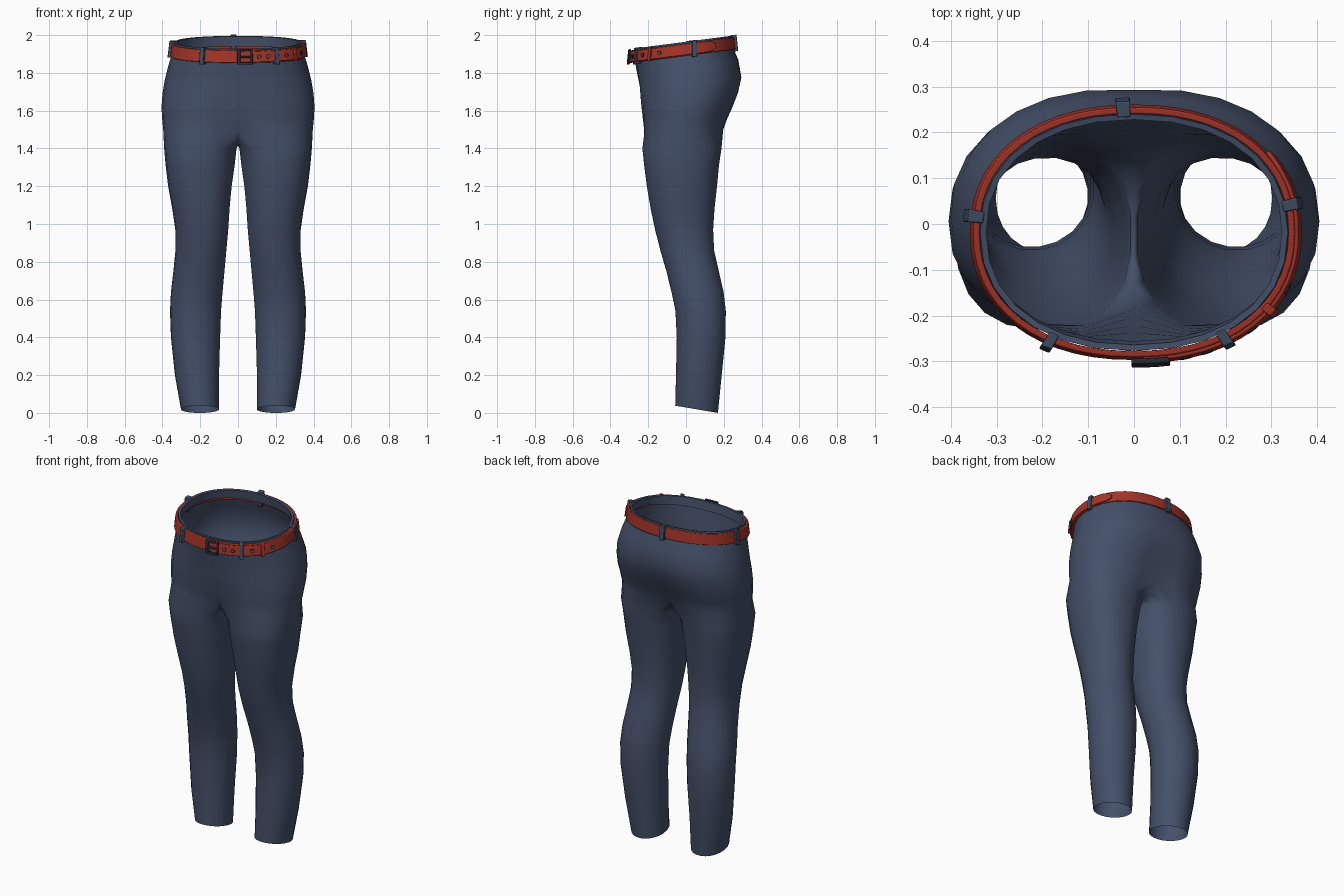
import bpy, bmesh
from math import sin, cos, acos, pi, radians
from mathutils import Vector, Matrix

if "Cube" in bpy.data.objects:
    bpy.data.objects.remove(bpy.data.objects["Cube"])


def material(name, rgb, rough=0.8):
    m = bpy.data.materials.new(name)
    m.use_nodes = True
    m.diffuse_color = (*rgb, 1)
    bsdf = m.node_tree.nodes["Principled BSDF"]
    bsdf.inputs["Base Color"].default_value = (*rgb, 1)
    bsdf.inputs["Roughness"].default_value = rough
    return m


DENIM = material("navy cloth", (0.058, 0.080, 0.140))
LOOP = material("slate cloth", (0.050, 0.075, 0.125))
LEATHER = material("red leather", (0.37, 0.034, 0.022))
METAL = material("dark metal", (0.025, 0.028, 0.04))


def finish(name, bm, mat, angle=50):
    bmesh.ops.recalc_face_normals(bm, faces=bm.faces)
    me = bpy.data.meshes.new(name)
    bm.to_mesh(me)
    bm.free()
    ob = bpy.data.objects.new(name, me)
    bpy.context.collection.objects.link(ob)
    me.materials.append(mat)
    bpy.ops.object.select_all(action="DESELECT")
    ob.select_set(True)
    bpy.context.view_layer.objects.active = ob
    bpy.ops.object.shade_smooth_by_angle(angle=radians(angle))
    return ob


def oval(a, cx, cy, rx, ry, p):
    """Point on a squared-off ellipse."""
    f = lambda v: (1 if v >= 0 else -1) * abs(v) ** (2 / p)
    return cx + rx * f(cos(a)), cy + ry * f(sin(a))


# Trousers: half a body sheet and one leg tube, mirrored
OUT, INN = 14, 7      # columns round the outside and along the inseam

# height, half width, front y, back y, waist tilt, centre dip
BODY = [(1.50, .396, -.238, .212, 0, .22), (1.56, .402, -.242, .232, 0, .16),
        (1.62, .405, -.246, .258, .05, .10), (1.69, .400, -.250, .285, .2, .05),
        (1.76, .388, -.253, .299, .4, .02), (1.84, .368, -.262, .277, .8, 0),
        (1.90, .350, -.270, .250, 1, 0), (1.965, .336, -.277, .240, 1, 0),
        (1.963, .323, -.264, .228, 1, 0), (1.91, .330, -.256, .234, 1, 0)]
# height, inner x, outer x, front y, back y
LEG = [(1.40, .006, .391, -.231, .188), (1.31, .016, .383, -.222, .175),
       (1.20, .032, .370, -.208, .165), (1.08, .043, .348, -.188, .152),
       (0.97, .050, .332, -.165, .145), (0.86, .060, .331, -.137, .150),
       (0.75, .070, .342, -.105, .175), (0.64, .080, .355, -.078, .200),
       (0.54, .088, .360, -.057, .212), (0.40, .093, .355, -.050, .210),
       (0.20, .099, .334, -.054, .190), (0.02, .100, .302, -.058, .170)]

bm = bmesh.new()


def skin(a, b, closed):
    n = len(a)
    for i in range(n if closed else n - 1):
        j = (i + 1) % n
        bm.faces.new((a[i], a[j], b[j], b[i]))


rings = []
for z, rx, yf, yb, tilt, dip in BODY:
    ring = []
    for i in range(OUT + 1):
        a = -pi / 2 + pi * i / OUT
        x, y = oval(a, 0, (yf + yb) / 2, rx, (yb - yf) / 2, 2.35 - .15 * tilt)
        if i in (0, OUT):
            x = 0
        y *= 1 - dip * 2.718 ** -((x / .09) ** 2)
        ring.append(bm.verts.new((x, y, z + .13 * tilt * y)))
    rings.append(ring)
for lo, hi in zip(rings, rings[1:]):
    skin(lo, hi, False)

# Crotch seam dips from the back to the front
base = rings[0]
yf, yb = base[0].co.y, base[-1].co.y
seam = []
for i in range(1, INN):
    t = i / INN
    seam.append(bm.verts.new((0, yb + (yf - yb) * t, 1.50 - .085 * sin(pi * t) ** .7)))
prev = base + seam
for row, (z, xi, xo, yf, yb) in enumerate(LEG):
    half = radians(122 - min(row, 4) * 2)
    ring = []
    for i in range(OUT + INN):
        if i <= OUT:
            a = -half + 2 * half * i / OUT
        else:
            a = half + 2 * (pi - half) * (i - OUT) / INN
        x, y = oval(a, (xi + xo) / 2, (yf + yb) / 2, (xo - xi) / 2, (yb - yf) / 2,
                    max(2.05, 2.4 - .06 * row))
        slant = .17 * (y - .05) if row == len(LEG) - 1 else 0
        ring.append(bm.verts.new((x, y, z - slant)))
    skin(ring, prev, True)
    prev = ring

trousers = finish("trousers", bm, DENIM, 70)
mirror = trousers.modifiers.new("Mirror", "MIRROR")
mirror.merge_threshold = 0.002


# Belt parts all follow the tilted waist line
def waist(a, off, h):
    x, y = oval(a, 0, -.018, .347 + off - .12 * h, .268 + off - .10 * h, 2.2)
    return Vector((x, y, 1.924 + .13 * y + h))


def front_angle(x):
    c = min(1, abs(x) / .352) ** 1.1
    return -acos(c if x >= 0 else -c)


def strip(name, mat, a0, a1, inner, outer, h0, h1, steps=2, closed=False, tip=False):
    b = bmesh.new()
    rows = []
    for i in range(steps + (0 if closed else 1)):
        a = a0 + (a1 - a0) * i / steps
        left = (steps - i) / 3
        k = max(.3, (1 - (1 - left) ** 2) ** .5) if tip and left < 1 else 1
        mid, hh = (h0 + h1) / 2, (h1 - h0) / 2 * k
        rows.append([b.verts.new(waist(a, o, mid + s * hh))
                     for o, s in ((inner, -1), (outer, -1), (outer, 1), (inner, 1))])
    pairs = list(zip(rows, rows[1:])) + ([(rows[-1], rows[0])] if closed else [])
    for p, q in pairs:
        for i in range(4):
            j = (i + 1) % 4
            b.faces.new((p[i], p[j], q[j], q[i]))
    if not closed:
        b.faces.new(rows[0])
        b.faces.new(rows[-1][::-1])
    ob = finish(name, b, mat, 40)
    bev = ob.modifiers.new("Bevel", "BEVEL")
    bev.width, bev.segments = .003, 2
    bev.limit_method, bev.angle_limit = "ANGLE", radians(50)
    return ob


strip("belt", LEATHER, 0, 2 * pi, -.006, .008, -.033, .033, 56, closed=True)
strip("belt_tail", LEATHER, front_angle(.02), radians(37), .006, .016,
      -.029, .029, 32, tip=True)
k = front_angle(.292)
strip("belt_keeper", LEATHER, k - .035, k + .035, .0, .024, -.036, .036)

# Belt loops
for name, a in (("front_right_loop", front_angle(-.185)), ("front_left_loop", front_angle(.2)),
                ("left_loop", radians(11)), ("right_loop", radians(174)),
                ("back_loop", radians(93))):
    w = .036 if abs(sin(a)) > .5 else .044
    strip(name, LOOP, a - w, a + w, -.012, .022, -.044, .044)

# Buckle: two uprights, two rails and a prong
L, R = front_angle(-.005), front_angle(.075)
for name, a0, a1, h0, h1 in (("buckle_inner_bar", L, L + .035, -.040, .040),
                             ("buckle_outer_bar", R - .03, R, -.040, .040),
                             ("buckle_top_rail", L, R, .030, .040),
                             ("buckle_bottom_rail", L, R, -.040, -.030),
                             ("buckle_prong", L, R, -.005, .005)):
    strip(name, METAL, a0, a1, .012, .024, h0, h1, 3)

# Eyelets along the tail
for n, x in enumerate((.11, .155, .25, .325)):
    a = front_angle(x)
    p = waist(a, .0165, 0)
    tangent = (waist(a + .02, .0165, 0) - p).normalized()
    up = (waist(a, .0165, .01) - p).normalized()
    out = tangent.cross(up).normalized()
    frame = Matrix((tangent, out.cross(tangent), out)).transposed().to_4x4()
    frame.translation = p
    b = bmesh.new()
    edge = [[b.verts.new(frame @ Vector((r * cos(t * pi / 6), r * sin(t * pi / 6), h)))
             for t in range(12)] for r, h in ((.013, -.002), (.013, .002), (.007, .002), (.007, -.002))]
    for p0, p1 in zip(edge, edge[1:]):
        for i in range(12):
            j = (i + 1) % 12
            b.faces.new((p0[i], p0[j], p1[j], p1[i]))
    finish("eyelet_%d" % (n + 1), b, METAL, 40)
